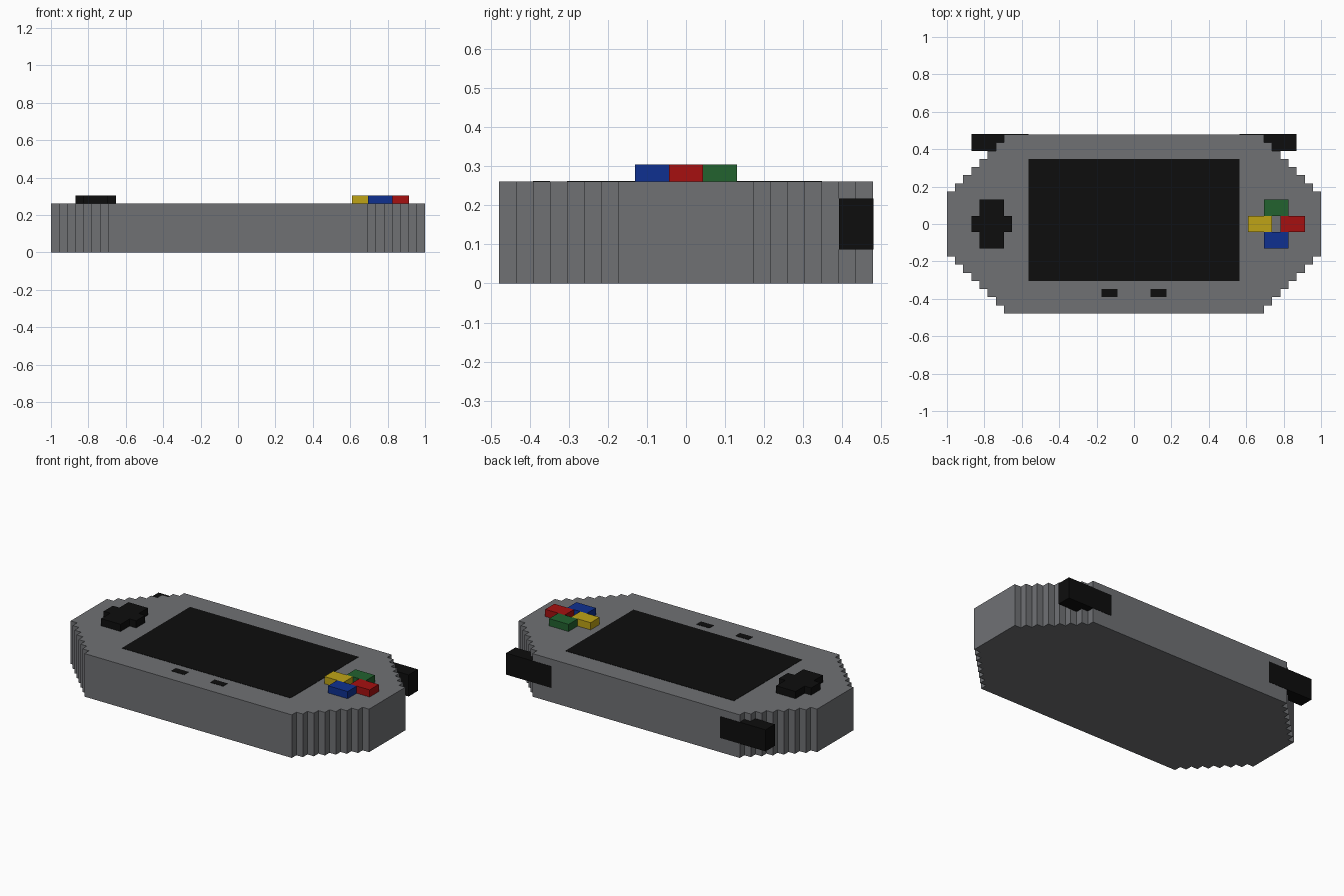
import bpy, bmesh

if "Cube" in bpy.data.objects:
    bpy.data.objects.remove(bpy.data.objects["Cube"])

U = 1 / 23  # one voxel


def material(name, rgb):
    m = bpy.data.materials.new(name)
    m.diffuse_color = (*rgb, 1)
    m.use_nodes = True
    m.node_tree.nodes["Principled BSDF"].inputs["Base Color"].default_value = m.diffuse_color
    return m


GREY = material("case grey", (0.16, 0.165, 0.175))
BLACK = material("black", (0.0042, 0.0042, 0.0042))
RED = material("red", (0.38, 0.005, 0.005))
GREEN = material("green", (0.016, 0.122, 0.028))
BLUE = material("blue", (0.0045, 0.03, 0.28))
YELLOW = material("yellow", (0.52, 0.37, 0.008))


def prism(name, outline, z0, z1, mat):
    """Extrude an anticlockwise outline (in voxels) from z0 to z1."""
    bm = bmesh.new()
    base = bm.faces.new([bm.verts.new((x * U, y * U, z0 * U)) for x, y in outline])
    top = bmesh.ops.extrude_face_region(bm, geom=[base])["geom"]
    verts = [v for v in top if isinstance(v, bmesh.types.BMVert)]
    bmesh.ops.translate(bm, verts=verts, vec=(0, 0, (z1 - z0) * U))
    bmesh.ops.recalc_face_normals(bm, faces=bm.faces)
    mesh = bpy.data.meshes.new(name)
    bm.to_mesh(mesh)
    bm.free()
    mesh.materials.append(mat)
    ob = bpy.data.objects.new(name, mesh)
    bpy.context.collection.objects.link(ob)
    return ob


def block(name, x0, x1, y0, y1, z0, z1, mat):
    return prism(name, [(x0, y0), (x1, y0), (x1, y1), (x0, y1)], z0, z1, mat)


# Case: octagon with stair-stepped corners, one quarter mirrored round
quarter = [(23, 4)]
for i in range(7):
    quarter += [(22 - i, 4 + i), (22 - i, 5 + i)]
right = [(x, -y) for x, y in reversed(quarter)] + quarter
prism("case", right + [(-x, -y) for x, y in right], 0, 6, GREY)

# Screen and the two small menu keys, as thin plates
T = 0.04
block("screen", -13, 13, -7, 8, 6, 6 + T, BLACK)
block("left_menu_key", -4, -2, -9, -8, 6, 6 + T, BLACK)
block("right_menu_key", 2, 4, -9, -8, 6, 6 + T, BLACK)

# Shoulder buttons, a hair proud of the back face
block("right_shoulder_button", 13, 20, 9, 11 + T, 2, 5, BLACK)
block("left_shoulder_button", -20, -13, 9, 11 + T, 2, 5, BLACK)

# Direction pad
plus = [(1.5, -3), (1.5, -1), (2.5, -1), (2.5, 1), (1.5, 1), (1.5, 3)]
plus += [(-x, -y) for x, y in plus]
prism("direction_pad", [(x - 17.5, y) for x, y in plus], 6, 7, BLACK)

# Action buttons in a diamond
for name, x, y, mat in (("yellow_button", 14, -1, YELLOW), ("red_button", 18, -1, RED),
                        ("green_button", 16, 1, GREEN), ("blue_button", 16, -3, BLUE)):
    block(name, x, x + 3, y, y + 2, 6, 7, mat)
